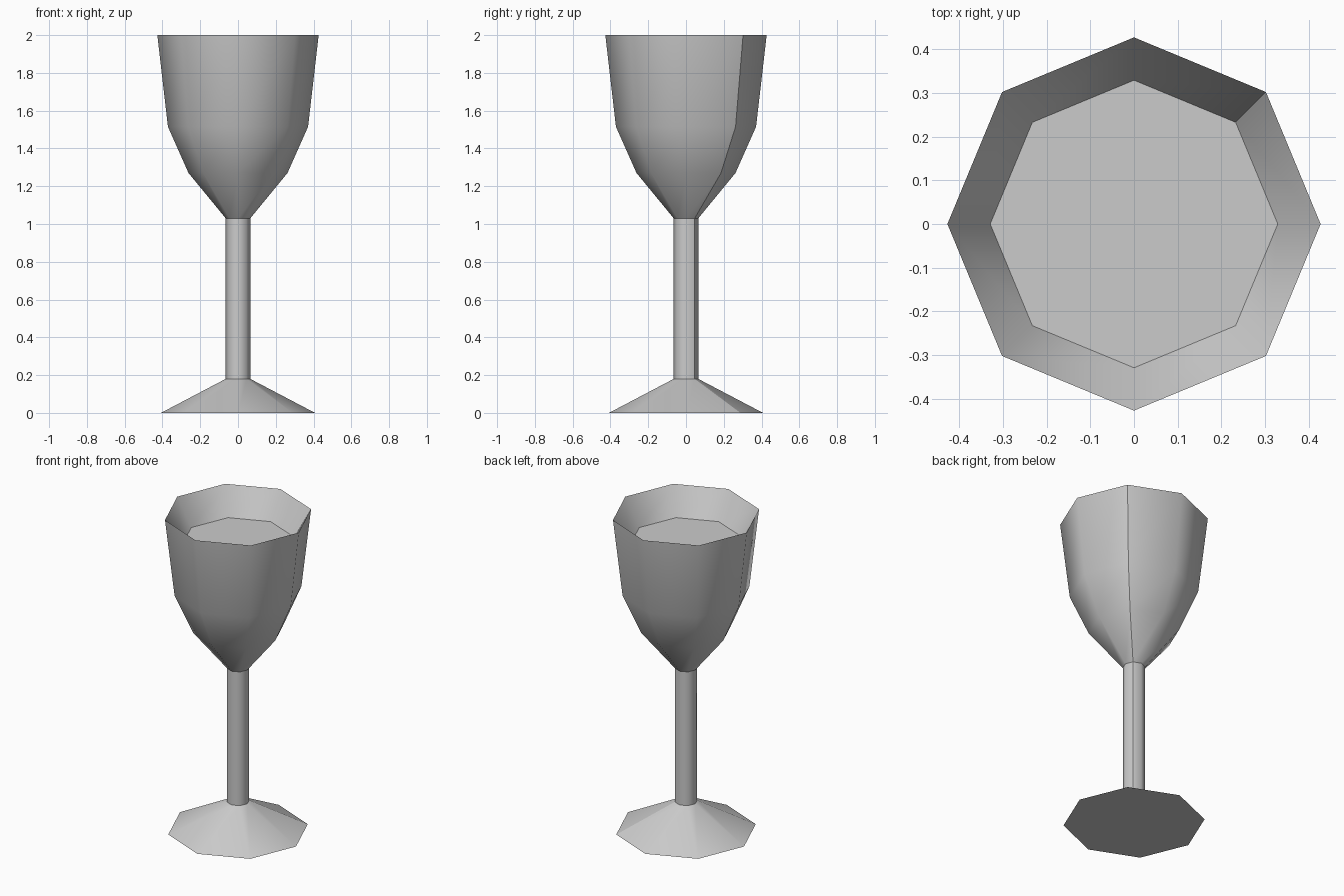
import bpy
import bmesh
from math import cos, sin, pi

cube = bpy.data.objects.get("Cube")
if cube:
    bpy.data.objects.remove(cube)

SIDES = 8


def make_material(name, rgb):
    mat = bpy.data.materials.new(name)
    mat.use_nodes = True
    mat.diffuse_color = (*rgb, 1)
    mat.node_tree.nodes["Principled BSDF"].inputs["Base Color"].default_value = (*rgb, 1)
    return mat


grey = make_material("plain grey", (0.6, 0.6, 0.6))


def lathe(name, profile, cap_start=False, cap_end=False):
    """Turn a (radius, height) profile, listed bottom to top on the outside, into an eight-sided part."""
    bm = bmesh.new()
    rings = [[bm.verts.new((r * cos(2 * pi * i / SIDES), r * sin(2 * pi * i / SIDES), z))
              for i in range(SIDES)] for r, z in profile]
    for low, high in zip(rings, rings[1:]):
        for i in range(SIDES):
            j = (i + 1) % SIDES
            bm.faces.new((low[i], low[j], high[j], high[i])).smooth = True
        # Hard seam down one corner
        bm.edges.get((low[1], high[1])).smooth = False
    # Flat caps with a hard border
    caps = []
    if cap_start:
        caps.append(bm.faces.new(rings[0][::-1]))
    if cap_end:
        caps.append(bm.faces.new(rings[-1]))
    for cap in caps:
        cap.smooth = False
        for edge in cap.edges:
            edge.smooth = False
    mesh = bpy.data.meshes.new(name)
    bm.to_mesh(mesh)
    bm.free()
    mesh.materials.append(grey)
    obj = bpy.data.objects.new(name, mesh)
    bpy.context.collection.objects.link(obj)
    return obj


STEM_R, FOOT_TOP, BOWL_BASE = 0.065, 0.18, 1.03
RIM = (0.427, 2.0)

# Foot with closed underside, and stem
lathe("foot", [(0.408, 0.0), (STEM_R, FOOT_TOP)], cap_start=True)
lathe("stem", [(STEM_R, FOOT_TOP), (STEM_R, BOWL_BASE)])

# Outside of the bowl
lathe("bowl", [(STEM_R, BOWL_BASE), (0.262, 1.27), (0.371, 1.515), RIM])

# Sloping inside of the rim, ending in the flat drink surface
lathe("bowl_inside", [RIM, (0.329, 1.83)], cap_end=True)
